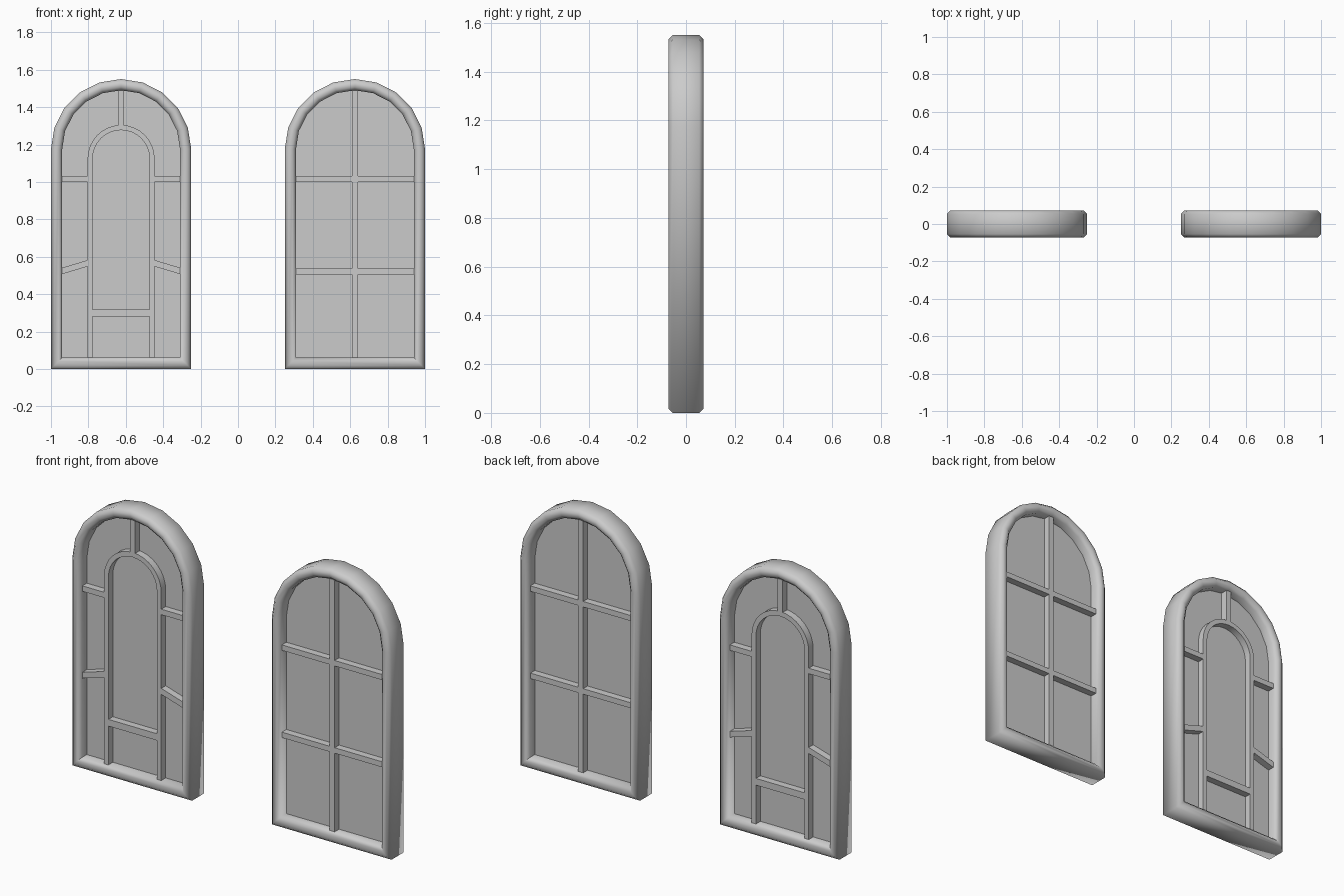
import bpy, bmesh, math

if "Cube" in bpy.data.objects:
    bpy.data.objects.remove(bpy.data.objects["Cube"])

HALF, SPRING, WIDE = 0.375, 1.175, 0.06   # frame half width, arch start, frame width
DEPTH, CH = 0.072, 0.018                  # frame half depth, chamfer
BAR_Y, PANE_Y, T = 0.05, 0.01, 0.031      # bar and pane half depth, bar thickness


def finish(name, bm, smooth=None):
    bmesh.ops.recalc_face_normals(bm, faces=bm.faces)
    me = bpy.data.meshes.new(name)
    bm.to_mesh(me)
    bm.free()
    ob = bpy.data.objects.new(name, me)
    bpy.context.collection.objects.link(ob)
    if smooth:
        bpy.ops.object.select_all(action='DESELECT')
        ob.select_set(True)
        bpy.context.view_layer.objects.active = ob
        bpy.ops.object.shade_smooth_by_angle(angle=math.radians(smooth))
    return ob


def arch(cx, r, spring, base, n):
    """Arched outline: left foot, round top in n sides, right foot."""
    top = [(cx - r * math.cos(math.pi * i / n), spring + r * math.sin(math.pi * i / n))
           for i in range(n + 1)]
    return [(cx - r, base)] + top + [(cx + r, base)]


def sweep(name, path, section, closed, smooth):
    """Join copies of the arch, one per (offset, y) point of the section."""
    bm = bmesh.new()
    loops = [[bm.verts.new((x, y, z)) for x, z in path(o)] for o, y in section]
    k, n = len(loops), len(loops[0])
    for a in range(k):
        p, q = loops[a], loops[(a + 1) % k]
        for i in range(n if closed else n - 1):
            j = (i + 1) % n
            bm.faces.new((p[i], p[j], q[j], q[i]))
    if not closed:
        bm.faces.new([l[0] for l in loops])
        bm.faces.new([l[-1] for l in loops])
    return finish(name, bm, smooth)


def prism(name, pts, h):
    bm = bmesh.new()
    f = [bm.verts.new((x, -h, z)) for x, z in pts]
    b = [bm.verts.new((x, h, z)) for x, z in pts]
    bm.faces.new(f)
    bm.faces.new(b[::-1])
    for i in range(len(f)):
        j = (i + 1) % len(f)
        bm.faces.new((f[i], f[j], b[j], b[i]))
    return finish(name, bm)


def bar(name, x0, z0, x1, z1, t=T):
    """Horizontal or slanted glazing bar with upright ends."""
    prism(name, [(x0, z0 - t / 2), (x1, z1 - t / 2), (x1, z1 + t / 2), (x0, z0 + t / 2)], BAR_Y)


def upright(name, x, z0, z1):
    prism(name, [(x - T / 2, z0), (x + T / 2, z0), (x + T / 2, z1), (x - T / 2, z1)], BAR_Y)


# Chamfered frame and pane, shared by both windows
W, D = WIDE, DEPTH
frame_section = [(0, -D + CH), (CH, -D), (W - CH, -D), (W, -D + CH),
                 (W, D - CH), (W - CH, D), (CH, D), (0, D - CH)]
for side, cx in (("left", -0.625), ("right", 0.625)):
    sweep(side + "_window_frame", lambda o: arch(cx, HALF - o, SPRING, o, 10),
          frame_section, True, 60)
    prism(side + "_window_pane", arch(cx, HALF - 0.05, SPRING, 0.05, 10), PANE_Y)

# Right window: plain grid of bars
cx, inner = 0.625, HALF - WIDE + 0.004
upright("right_upright_bar", cx, 0.055, 1.493)
for i, z in enumerate((0.521, 1.015)):
    bar(f"right_cross_bar_{i}", cx - inner, z, cx + inner, z)

# Left window: small inner arch with radiating bars
cx, R, t = -0.625, 0.179, 0.027
sweep("inner_arch_bar", lambda o: arch(cx, R - o, 1.125, 0.055, 16),
      [(0, -BAR_Y), (t, -BAR_Y), (t, BAR_Y), (0, BAR_Y)], False, 30)
bar("inner_arch_sill", cx - R + t, 0.299, cx + R - t, 0.299, 0.038)
upright("arch_top_bar", cx, 1.30, 1.493)
for s, side in ((-1, "left"), (1, "right")):
    bar(f"upper_side_bar_{side}", cx + s * R, 1.015, cx + s * inner, 1.015)
    bar(f"slanted_side_bar_{side}", cx + s * R, 0.565, cx + s * inner, 0.523, 0.034)
